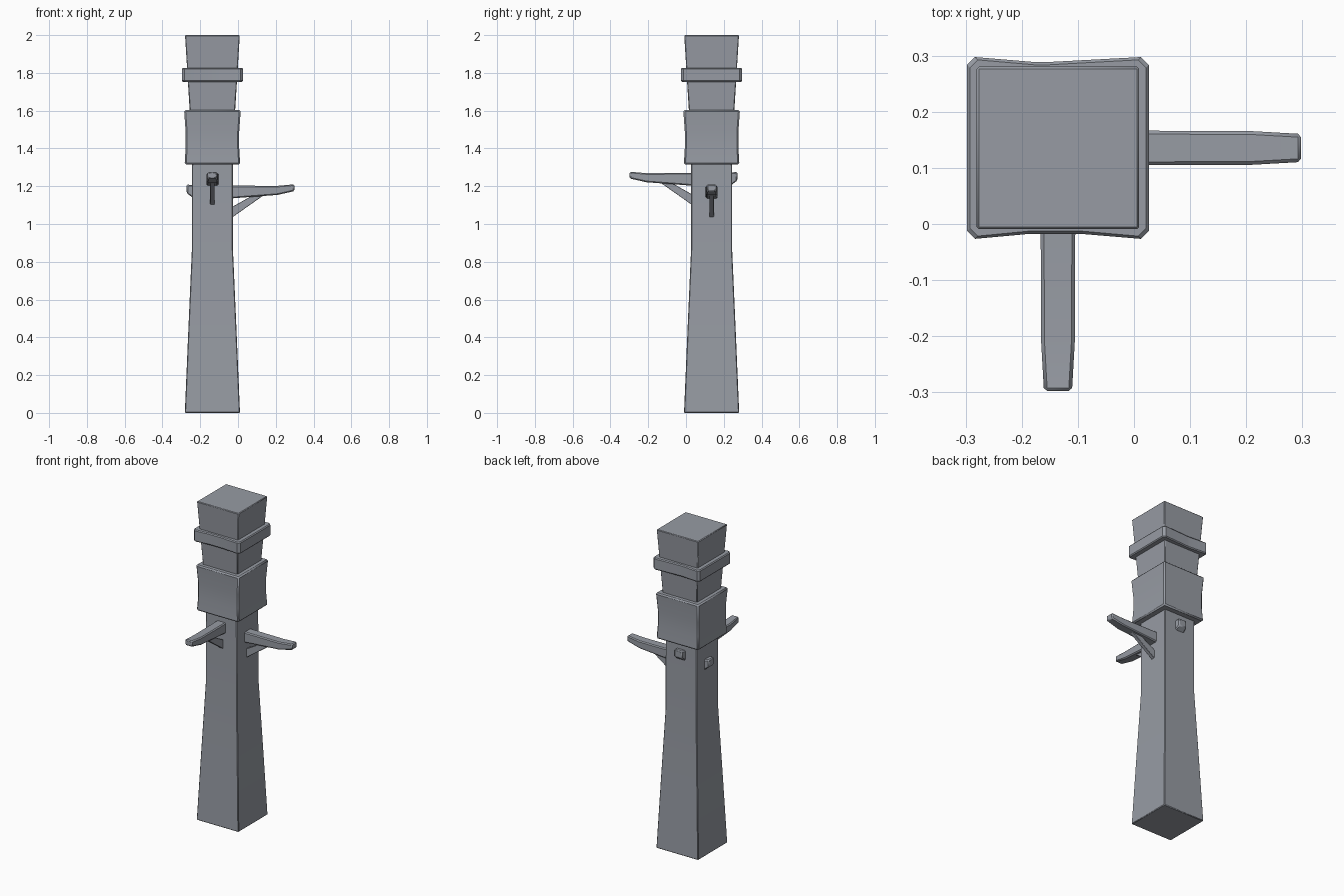
import bpy, bmesh, math

if "Cube" in bpy.data.objects:
    bpy.data.objects.remove(bpy.data.objects["Cube"])

CX, CY = -0.1355, 0.1355   # axis of the post

# Dark slate grey
slate = bpy.data.materials.new("slate_grey")
slate.diffuse_color = (0.31, 0.33, 0.37, 1)
slate.use_nodes = True
slate.node_tree.nodes["Principled BSDF"].inputs["Base Color"].default_value = slate.diffuse_color


def loft(name, rings, bevel=0.004):
    """Skin a closed solid through matching rings of points."""
    bm = bmesh.new()
    loops = [[bm.verts.new(p) for p in r] for r in rings]
    n = len(loops[0])
    for a, b in zip(loops, loops[1:]):
        for i in range(n):
            j = (i + 1) % n
            bm.faces.new((a[i], a[j], b[j], b[i]))
    bm.faces.new(loops[0][::-1])
    bm.faces.new(loops[-1])
    bmesh.ops.recalc_face_normals(bm, faces=bm.faces[:])
    mesh = bpy.data.meshes.new(name)
    bm.to_mesh(mesh)
    bm.free()
    mesh.materials.append(slate)
    ob = bpy.data.objects.new(name, mesh)
    bpy.context.collection.objects.link(ob)
    ob.location = (CX, CY, 0)
    if bevel:
        m = ob.modifiers.new("worn_edges", 'BEVEL')
        m.width = bevel
        m.segments = 1
        m.limit_method = 'ANGLE'
        m.angle_limit = math.radians(40)
    # Smooth the gentle bends, keep the edges crisp
    bpy.ops.object.select_all(action='DESELECT')
    ob.select_set(True)
    bpy.context.view_layer.objects.active = ob
    bpy.ops.object.shade_smooth_by_angle(angle=math.radians(25))
    return ob


def square(h, z):
    return [(-h, -h, z), (h, -h, z), (h, h, z), (-h, h, z)]


def band_ring(h, z):
    # chamfered corners, front and back worn inwards at the middle
    c, d = 0.014, 0.009
    return [(-h + c, -h, z), (-0.05, d - h, z), (0.04, d - h, z), (h - c, -h, z),
            (h, c - h, z), (h, h - c, z),
            (h - c, h, z), (-0.02, h - d, z), (-0.04, h - d, z), (-h + c, h, z),
            (-h, h - c, z), (-h, c - h, z)]


# Tapered post, collar, flared head
loft("post", [square(h, z) for h, z in
              [(0.146, 0), (0.127, 0.45), (0.109, 0.86), (0.108, 1.34)]])
loft("collar", [square(h, z) for h, z in
                [(0.147, 1.315), (0.142, 1.40), (0.142, 1.49), (0.150, 1.603)]], 0.008)
loft("head", [square(0.119, 1.58), square(0.145, 2.0)])
# Band around the head
loft("head_band", [band_ring(h, z) for h, z in
                   [(0.157, 1.753), (0.162, 1.759), (0.162, 1.821), (0.157, 1.827)]], 0)


def arm_ring(u, lo, hi, w):
    return [(u, -w, lo), (u, w, lo), (u, w, hi), (u, -w, hi)]


# Two through-beams with braces, pointing right and front
for side, turn, lift in (("right", 0, 0), ("front", -math.pi / 2, 0.067)):
    arm = loft(side + "_arm", [arm_ring(*r) for r in
               [(-0.136, 1.163, 1.209, 0.027), (-0.108, 1.142, 1.206, 0.031),
                (0.107, 1.136, 1.203, 0.031), (0.345, 1.154, 1.202, 0.030),
                (0.4335, 1.174, 1.210, 0.025)]], 0.006)
    brace = loft(side + "_brace", [arm_ring(0.095, 1.028, 1.085, 0.012),
                                   arm_ring(0.28, 1.158, 1.190, 0.012)], 0.002)
    for ob in (arm, brace):
        ob.rotation_euler.z = turn
        ob.location.z = lift
